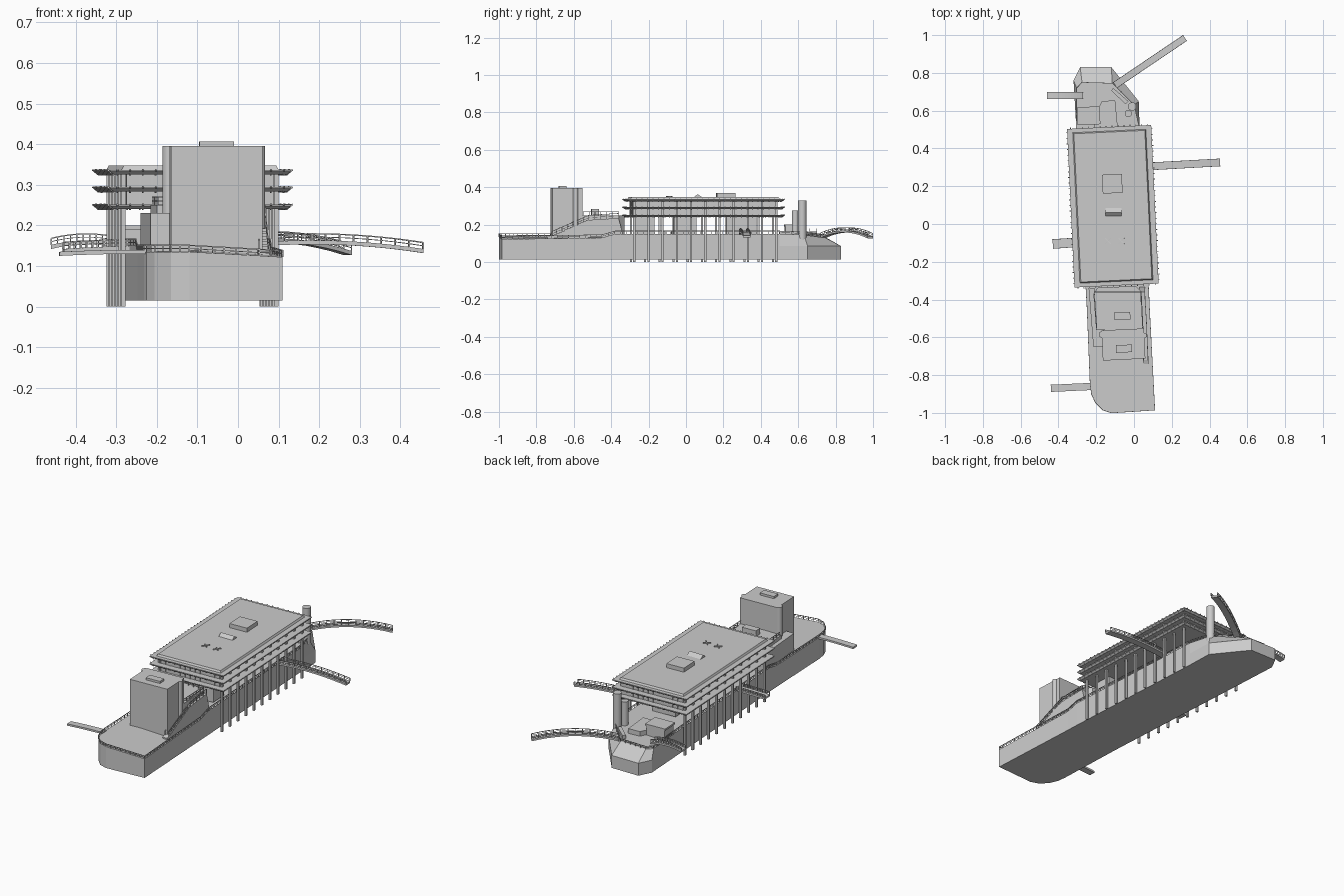
import bpy, bmesh, math
from mathutils import Vector, Matrix

if "Cube" in bpy.data.objects:
    bpy.data.objects.remove(bpy.data.objects["Cube"])

TILT = math.radians(2.7)
CENTRE = Vector((-0.112, 0.094, 0))
ROT = Matrix.Rotation(TILT, 3, 'Z')


def loc(x, y, z=0):
    """Hall coordinates to world."""
    return CENTRE + ROT @ Vector((x, y, z))


def finish(name, bm):
    bmesh.ops.recalc_face_normals(bm, faces=bm.faces)
    me = bpy.data.meshes.new(name)
    bm.to_mesh(me)
    bm.free()
    ob = bpy.data.objects.new(name, me)
    bpy.context.collection.objects.link(ob)
    return ob


def loft(name, rings):
    bm = bmesh.new()
    vs = [[bm.verts.new(p) for p in r] for r in rings]
    n = len(vs[0])
    for a, b in zip(vs, vs[1:]):
        for i in range(n):
            j = (i + 1) % n
            bm.faces.new((a[i], a[j], b[j], b[i]))
    bm.faces.new(vs[0][::-1])
    bm.faces.new(vs[-1])
    return finish(name, bm)


def prism(name, pts, z0, z1):
    return loft(name, [[(x, y, z) for x, y in pts] for z in (z0, z1)])


def rect(hx, hy, z, c=(0, 0)):
    return [loc(c[0] + sx * hx, c[1] + sy * hy, z) for sx, sy in ((-1, -1), (1, -1), (1, 1), (-1, 1))]


def box(name, x, y, sx, sy, z0, z1):
    """Box centred on a world point, turned with the ship."""
    c = Vector((x, y, 0))
    q = [c + ROT @ Vector((a * sx / 2, b * sy / 2, 0)) for a, b in ((-1, -1), (1, -1), (1, 1), (-1, 1))]
    return prism(name, [(p.x, p.y) for p in q], z0, z1)


def bar(bm, p, q, w):
    """Square bar from p to q."""
    p, q = Vector(p), Vector(q)
    d = q - p
    m = Matrix.Translation((p + q) / 2) @ d.to_track_quat('Z', 'Y').to_matrix().to_4x4()
    bmesh.ops.create_cube(bm, size=1, matrix=m @ Matrix.Diagonal((w, w, d.length, 1)))


def cylinder(name, x, y, r, z0, z1, n=24):
    prism(name, [(x + r * math.cos(2 * math.pi * i / n), y + r * math.sin(2 * math.pi * i / n)) for i in range(n)], z0, z1)
    ob = bpy.data.objects[name]
    for f in ob.data.polygons:
        f.use_smooth = abs(f.normal.z) < 0.5
    ob.data.set_sharp_from_angle(angle=0.7)


def rail(name, pts, h=0.02, step=0.03, w=0.003):
    bm = bmesh.new()
    up = Vector((0, 0, h))
    for a, b in zip(pts, pts[1:]):
        a, b = Vector(a), Vector(b)
        n = max(1, round((b - a).length / step))
        for k in range(n + 1):
            p = a.lerp(b, k / n)
            bar(bm, p, p + up, w)
        bar(bm, a + up, b + up, w)
        bar(bm, a + up * 0.5, b + up * 0.5, w * 0.6)
    return finish(name, bm)


# hull: outline x, y, deck height, and the inset top edge at the bow
hull = [(0.11, -0.985, 0.122), (0.082, -0.45, 0.13), (0.079, -0.38, 0.15), (0.03, 0.5, 0.15),
        (0.025, 0.65, 0.145), (-0.12, 0.83, 0.13), (-0.285, 0.83, 0.13), (-0.32, 0.76, 0.13),
        (-0.305, 0.5, 0.15), (-0.252, -0.38, 0.15), (-0.248, -0.45, 0.135), (-0.232, -0.85, 0.135),
        (-0.225, -0.9, 0.135), (-0.205, -0.945, 0.135), (-0.165, -0.985, 0.135), (-0.12, -1.0, 0.135)]
bow = {4: (0.0, 0.63), 5: (-0.115, 0.745), 6: (-0.275, 0.75), 7: (-0.303, 0.72)}
top = [(*bow.get(i, (x, y)), z) for i, (x, y, z) in enumerate(hull)]
loft("hull", [[(x, y, 0.015) for x, y, z in hull], [(x, y, 0.085) for x, y, z in hull], top])
rail("stern_rail", top[10:] + top[:3], 0.016)
rail("right_deck_rail", top[2:5], 0.016)
rail("bow_rail", top[4:9], 0.016)
rail("left_deck_rail", top[8:11], 0.016)

# hall: three tapered floor plates with glazed walls between
for i, z in enumerate((0.24, 0.283, 0.325)):
    loft(f"floor_plate_{i}", [rect(0.213, 0.41, z), rect(0.223, 0.42, z + 0.008), rect(0.223, 0.42, z + 0.012)])
    bm = bmesh.new()
    for s in (-1, 1):
        for k in range(28):
            y = -0.4 + 0.8 * k / 27
            bar(bm, loc(s * 0.212, y, z - 0.001), loc(s * 0.228, y, z + 0.012), 0.004)
        for k in range(14):
            x = -0.205 + 0.41 * k / 13
            bar(bm, loc(x, s * 0.408, z - 0.001), loc(x, s * 0.426, z + 0.012), 0.004)
    finish(f"edge_brackets_{i}", bm)
loft("glazed_hall", [rect(0.178, 0.385, 0.245), rect(0.178, 0.385, 0.33)])
loft("roof", [rect(0.195, 0.4, 0.335), rect(0.188, 0.393, 0.347)])

# facade mullions
bm = bmesh.new()
for s in (-1, 1):
    for k in range(27):
        y = -0.385 + 0.77 * k / 26
        bar(bm, loc(s * 0.179, y, 0.25), loc(s * 0.179, y, 0.33), 0.004)
    for k in range(13):
        x = -0.178 + 0.356 * k / 12
        bar(bm, loc(x, s * 0.386, 0.25), loc(x, s * 0.386, 0.33), 0.004)
finish("mullions", bm)

# tall columns standing beside the hull
bm = bmesh.new()
for s in (-1, 1):
    for k in range(11):
        y = -0.38 + 0.76 * k / 10
        bar(bm, loc(s * 0.188, y, 0), loc(s * 0.188, y, 0.33), 0.011)
finish("columns", bm)

# entrance cores under the hall
for i, (x, y, sx, sy) in enumerate(((0.0, 0.2, 0.14, 0.16), (-0.02, -0.1, 0.12, 0.12), (0.02, -0.32, 0.22, 0.1))):
    c = loc(x, y)
    box(f"entrance_core_{i}", c.x, c.y, sx, sy, 0.145, 0.245)

# roof equipment
box("roof_plant", -0.115, 0.213, 0.105, 0.1, 0.34, 0.37)
sky = [(0.035, 0.34), (0.062, 0.363), (0.095, 0.34)]
loft("skylight", [[(x, y, z) for y, z in sky] for x in (-0.15, -0.065)])
bm = bmesh.new()
for x in (-0.137, -0.067):
    for s in (-1, 1):
        bar(bm, (x - 0.015, -0.09 - s * 0.015, 0.349), (x + 0.015, -0.09 + s * 0.015, 0.352), 0.005)
finish("roof_crosses", bm)

# front tower, lower annex and side stairs
box("tower", -0.056, -0.638, 0.225, 0.16, 0.12, 0.395)
box("tower_hatch", -0.053, -0.66, 0.085, 0.04, 0.39, 0.407)
cylinder("tower_left_shaft", -0.168, -0.585, 0.018, 0.12, 0.395)
cylinder("tower_right_shaft", 0.053, -0.59, 0.014, 0.12, 0.395)
prism("annex", [(0.05, -0.56), (0.04, -0.36), (0.01, -0.33), (-0.19, -0.335), (-0.215, -0.37), (-0.2, -0.56)], 0.12, 0.25)
prism("annex_side", [(-0.16, -0.65), (-0.16, -0.55), (-0.21, -0.34), (-0.24, -0.34), (-0.215, -0.65)], 0.12, 0.23)
box("annex_hatch", -0.062, -0.487, 0.085, 0.04, 0.245, 0.283)
stair = [(-0.74, 0.12), (-0.74, 0.135)]
for k in range(14):
    y, z = -0.72 + 0.2 * k / 14, 0.135 + 0.09 * (k + 1) / 14
    stair += [(y, z), (y + 0.2 / 14, z)]
stair += [(-0.36, 0.235), (-0.33, 0.12)]
loft("side_stairs", [[(x - 0.05 * (y + 0.55), y, z) for y, z in stair] for x in (0.04, 0.068)])
for x in (0.044, 0.066):
    rail(f"stair_rail_{x}", [(x + 0.008, -0.72, 0.137), (x, -0.52, 0.225), (x - 0.01, -0.36, 0.235)], 0.025)
rail("annex_rail", [(0.045, -0.55, 0.25), (0.037, -0.36, 0.25), (-0.21, -0.36, 0.25), (-0.197, -0.55, 0.25)], 0.02)

# back deck: chimney, shaft, kiosk and raised trapezoid
cylinder("chimney", -0.01, 0.622, 0.022, 0.08, 0.33)
cylinder("vent_shaft", -0.03, 0.585, 0.019, 0.13, 0.275)
box("kiosk", -0.24, 0.573, 0.11, 0.085, 0.13, 0.19)
box("kiosk_roof", -0.24, 0.573, 0.12, 0.095, 0.19, 0.2)
prism("raised_deck", [(-0.085, 0.5), (-0.1, 0.655), (-0.17, 0.65), (-0.21, 0.57), (-0.21, 0.5)], 0.13, 0.163)
prism("bow_bench", [(-0.03, 0.65), (-0.11, 0.72), (-0.12, 0.705), (-0.045, 0.635)], 0.12, 0.152)


def bridge(name, a, b, width, zs, railing=True):
    """Arched gangway from a to b through start, middle and end heights."""
    a, b = Vector((*a, 0)), Vector((*b, 0))
    side = (b - a).normalized().cross(Vector((0, 0, 1))) * width / 2
    rings, line = [], []
    for k in range(13):
        t = k / 12
        z = zs[0] * (1 - t) * (1 - 2 * t) + zs[1] * 4 * t * (1 - t) + zs[2] * t * (2 * t - 1)
        p = a.lerp(b, t) + Vector((0, 0, z))
        d = Vector((0, 0, 0.01))
        rings.append([p - side - d, p + side - d, p + side, p - side])
        line.append(p)
    loft(name, rings)
    if railing:
        for s in (-0.95, 0.95):
            rail(f"{name}_rail_{s}", [p + side * s for p in line], 0.016)


bridge("back_right_bridge", (-0.1, 0.735), (0.27, 0.985), 0.036, (0.14, 0.168, 0.137))
bridge("right_bridge", (0.045, 0.303), (0.455, 0.326), 0.04, (0.158, 0.162, 0.142))
bridge("back_left_bridge", (-0.27, 0.68), (-0.46, 0.68), 0.038, (0.148, 0.163, 0.152))
bridge("middle_left_bridge", (-0.26, -0.094), (-0.43, -0.106), 0.05, (0.15, 0.147, 0.142))
bridge("front_left_bridge", (-0.225, -0.86), (-0.44, -0.87), 0.038, (0.14, 0.139, 0.135), False)
